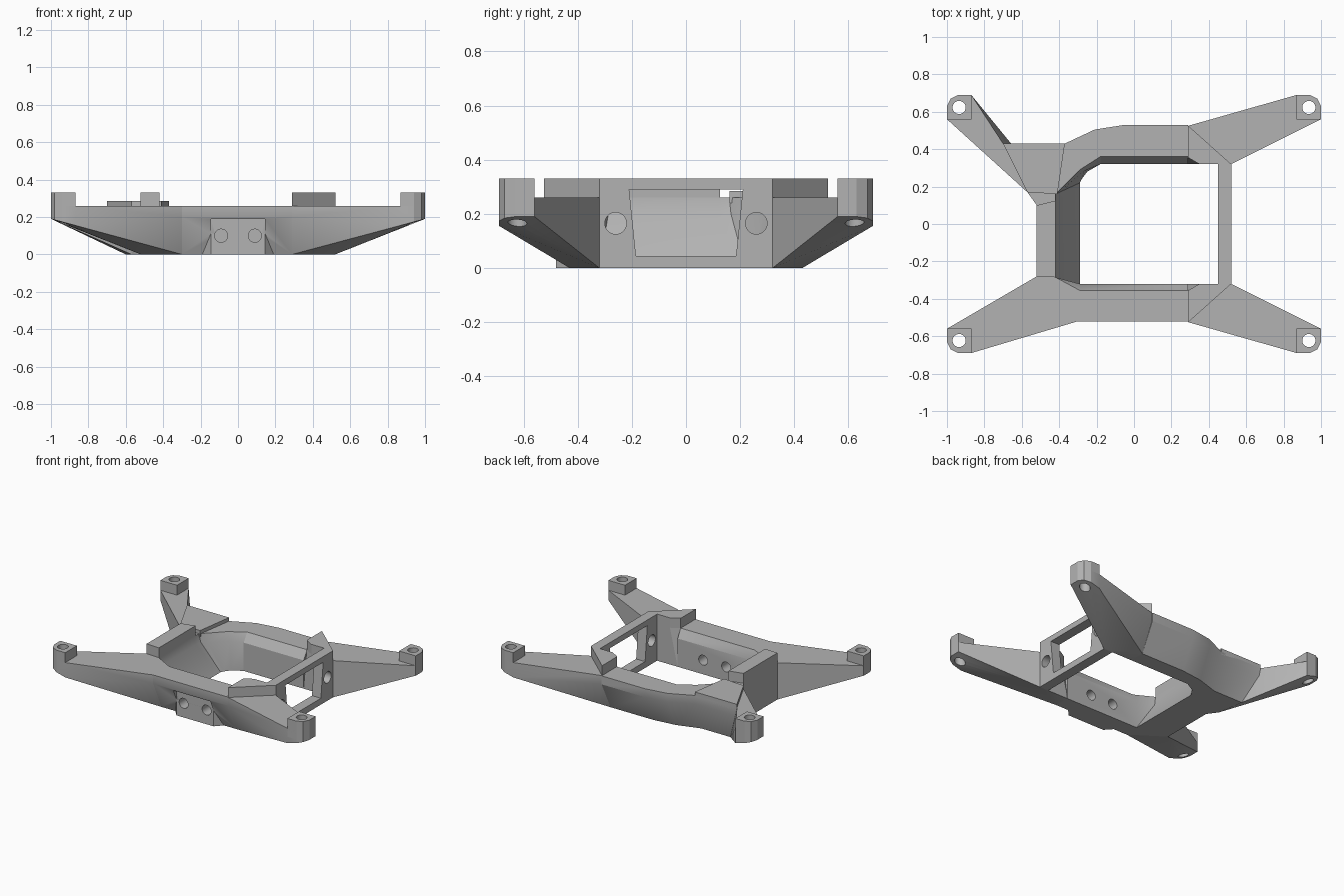
import bpy
import bmesh
from mathutils import Matrix, Vector

if "Cube" in bpy.data.objects:
    bpy.data.objects.remove(bpy.data.objects["Cube"], do_unlink=True)

grey = bpy.data.materials.new("plain grey")
grey.use_nodes = True
grey.diffuse_color = (.45, .45, .45, 1)
grey.node_tree.nodes["Principled BSDF"].inputs["Base Color"].default_value = grey.diffuse_color

DECK, LIP, RAISED = .26, .2, .33


def finish(name, bm):
    """Turn a bmesh into a named grey object."""
    bmesh.ops.recalc_face_normals(bm, faces=bm.faces)
    mesh = bpy.data.meshes.new(name)
    bm.to_mesh(mesh)
    bm.free()
    mesh.materials.append(grey)
    obj = bpy.data.objects.new(name, mesh)
    bpy.context.collection.objects.link(obj)
    return obj


def hull(name, points):
    """Convex solid around the points."""
    bm = bmesh.new()
    verts = [bm.verts.new(p) for p in points]
    result = bmesh.ops.convex_hull(bm, input=verts)
    spare = {e for e in result["geom_interior"] + result["geom_unused"]
             if isinstance(e, bmesh.types.BMVert)}
    bmesh.ops.delete(bm, geom=list(spare), context="VERTS")
    bmesh.ops.dissolve_limit(bm, angle_limit=.01, verts=bm.verts, edges=bm.edges)
    return finish(name, bm)


def layer(outline, z):
    return [(x, y, z) for x, y in outline]


def slab(name, outline, low, high):
    return hull(name, layer(outline, low) + layer(outline, high))


def rod(centre, axis, radius, length):
    """Round cutter along an axis."""
    bm = bmesh.new()
    turn = Vector((0, 0, 1)).rotation_difference(Vector(axis)).to_matrix().to_4x4()
    bmesh.ops.create_cone(bm, cap_ends=True, segments=32, radius1=radius, radius2=radius,
                          depth=length, matrix=Matrix.Translation(centre) @ turn)
    return finish("cutter", bm)


def cut(obj, cutters):
    """Subtract cutters from an object and discard them."""
    bpy.context.view_layer.objects.active = obj
    for cutter in cutters:
        mod = obj.modifiers.new("cut", "BOOLEAN")
        mod.operation, mod.solver, mod.object = "DIFFERENCE", "EXACT", cutter
        bpy.ops.object.modifier_apply(modifier=mod.name)
        bpy.data.objects.remove(cutter, do_unlink=True)


def smooth(obj):
    bpy.ops.object.select_all(action="DESELECT")
    obj.select_set(True)
    bpy.context.view_layer.objects.active = obj
    bpy.ops.object.shade_smooth_by_angle(angle=.45)


def front_holes():
    return [rod((x, -.4, .1), (0, 1, 0), .035, .5) for x in (-.09, .09)]


# Frame wall: each station is outer top, outer bottom, inner top, inner bottom, lip share
stations = [
    ((.29, -.52), (.29, -.43), (.29, -.355), (.29, -.32), 1),
    ((-.3, -.52), (-.3, -.43), (-.29, -.355), (-.29, -.32), 1),
    ((-.52, -.28), (-.52, -.28), (-.42, -.285), (-.29, -.32), .05),
    ((-.52, .1), (-.52, .1), (-.42, .12), (-.29, .2), .05),
    ((-.57, .17), (-.57, .17), (-.42, .16), (-.29, .22), .1),
    ((-.7, .43), (-.6, .36), (-.4, .18), (-.28, .24), .2),
    ((-.37, .43), (-.37, .36), (-.29, .29), (-.25, .28), .6),
    ((-.21, .505), (-.21, .41), (-.18, .36), (-.18, .32), 1),
    ((-.05, .53), (-.05, .43), (-.05, .36), (-.05, .32), 1),
    ((.29, .53), (.29, .43), (.29, .36), (.29, .32), 1),
]
bm = bmesh.new()
rings = []
for outer, foot, inner, toe, share in stations:
    lip = Vector(inner).lerp(Vector(toe), share)
    section = [(*outer, DECK), (*outer, LIP), (*foot, 0), (*toe, 0), (*lip, LIP), (*inner, DECK)]
    rings.append([bm.verts.new(p) for p in section])
for a, b in zip(rings, rings[1:]):
    for i in range(len(a)):
        j = (i + 1) % len(a)
        bm.faces.new((a[i], a[j], b[j], b[i]))
bm.faces.new(rings[0])
bm.faces.new(rings[-1])
frame = finish("frame_wall", bm)
notch = [(x, y) for x in (-.145, .145) for y in (-.6, -.48)]
cut(frame, [slab("cutter", notch, -.1, .19)] + front_holes())
smooth(frame)

# Front boss with flared sides
boss = hull("front_boss", [p for s in (-1, 1) for p in (
    (s * .145, -.48, 0), (s * .145, -.48, .15), (s * .2, -.42, 0), (s * .145, -.44, .18))])
cut(boss, front_holes())
smooth(boss)

# Arms and mounting pads
pad = [(.87, .56), (.87, .69), (.94, .69), (.98, .67), (1, .63), (1, .56)]
wide_top = [(.29, .525), (.52, .32), (.35, .32), (.29, .355)]
wide_foot = [(.29, .43), (.52, .32), (.29, .32)]
left_top, left_foot = [(.52, .28), (.42, .285), (.3, .52)], [(.52, .28), (.3, .43)]
thin_top, thin_foot = [(.7, .43), (.57, .17)], [(.6, .36), (.57, .17)]
arms = [
    ("front_left_arm", 1, -1, wide_top, wide_foot),
    ("back_left_arm", 1, 1, wide_top, wide_foot),
    ("front_right_arm", -1, -1, left_top, left_foot),
    ("back_right_arm", -1, 1, thin_top, thin_foot),
]
for name, sx, sy, top, foot in arms:
    points = layer(pad + top, DECK) + layer(top, LIP) + layer(foot, 0)
    points += layer(pad, LIP) + [(x, y, .19 * (x - .29) / .71) for x, y in pad]
    arm = hull(name, [(sx * x, sy * y, z) for x, y, z in points])
    block = slab(name.replace("arm", "pad"), [(sx * x, sy * y) for x, y in pad], LIP, RAISED)
    for part in (arm, block):
        cut(part, [rod((sx * .935, sy * .623, .2), (0, 0, 1), .035, 1)])
        smooth(part)

# Raised corner blocks beside the window wall
for name, sy in (("front_corner_block", -1), ("back_corner_block", 1)):
    slab(name, [(x, sy * y) for x, y in wide_top], LIP, RAISED)

# Window wall with a tapered opening and two round holes
wall = slab("window_wall", [(x, y) for x in (.45, .52) for y in (-.32, .32)], 0, RAISED)
opening = hull("cutter", [(x, s * y, z) for x in (.3, .7) for s in (-1, 1)
                          for y, z in ((.185, .045), (.21, .29))])
cut(wall, [opening] + [rod((.5, y, .165), (1, 0, 0), .04, .4) for y in (-.26, .26)])
smooth(wall)

# Raised rail and low plate on the opposite side
slab("side_rail", [(-.52, -.28), (-.42, -.285), (-.42, .125), (-.52, .1)], .23, RAISED)
slab("back_plate", [(-.7, .43), (-.37, .43), (-.41, .16), (-.57, .17)], .24, .285)
